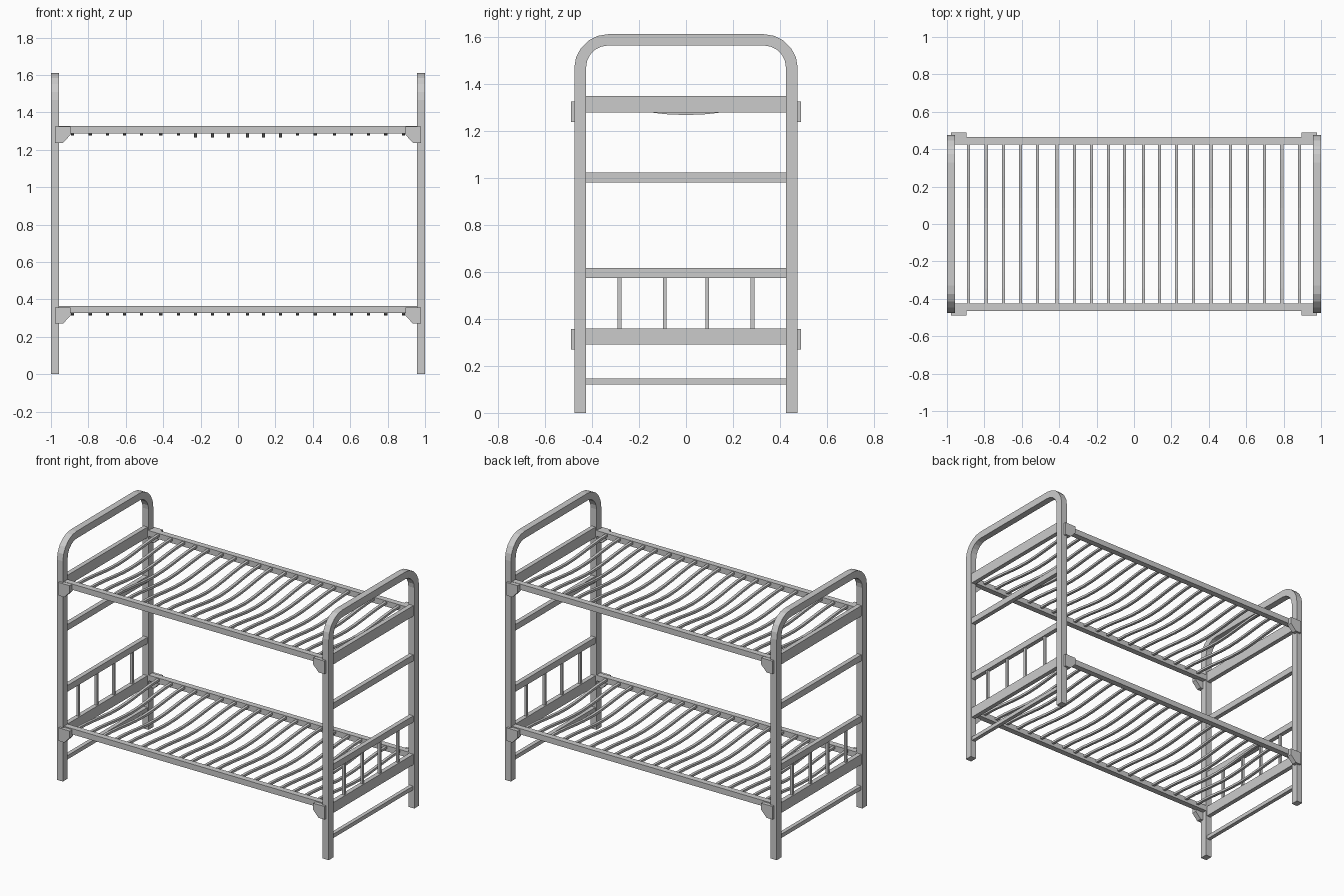
import bpy, bmesh, math

if "Cube" in bpy.data.objects:
    bpy.data.objects.remove(bpy.data.objects["Cube"])


def make_object(name, verts, faces):
    me = bpy.data.meshes.new(name)
    me.from_pydata(verts, [], faces)
    bm = bmesh.new()
    bm.from_mesh(me)
    bmesh.ops.recalc_face_normals(bm, faces=bm.faces)
    bm.to_mesh(me)
    bm.free()
    ob = bpy.data.objects.new(name, me)
    bpy.context.collection.objects.link(ob)
    return ob


def ribbon(name, outer, inner, place, a, b):
    """Solid strip between two matching 2D paths, extruded from a to b."""
    n = len(outer)
    verts = [place(p, d) for d in (a, b) for path in (outer, inner) for p in path]
    faces = [(0, n, 3 * n, 2 * n), (n - 1, 3 * n - 1, 4 * n - 1, 2 * n - 1)]
    faces[1] = (n - 1, 2 * n - 1, 4 * n - 1, 3 * n - 1)
    for i in range(n - 1):
        for p, q in ((0, n), (n, 3 * n), (3 * n, 2 * n), (2 * n, 0)):
            faces.append((p + i, p + i + 1, q + i + 1, q + i))
    return make_object(name, verts, faces)


def on_yz(p, d):
    return (d, p[0], p[1])


def box(name, x0, x1, y0, y1, z0, z1):
    return ribbon(name, [(y0, z1), (y1, z1)], [(y0, z0), (y1, z0)], on_yz, x0, x1)


def arch_path(half, top, radius, steps=5):
    right = [(half - radius + radius * math.cos(t), top - radius + radius * math.sin(t))
             for t in (math.pi / 2 * i / steps for i in range(steps + 1))]
    right = [(half, 0)] + right
    return right + [(-y, z) for y, z in reversed(right)]


# End frames: arched post tube, cross bars and short spindles
for s, side in ((-1, "left"), (1, "right")):
    ribbon(f"{side}_end_frame", arch_path(0.475, 1.61, 0.145), arch_path(0.425, 1.562, 0.095),
           on_yz, s * 0.956, s * 1.0)
    for label, z0, z1, depth in (("upper_end_board", 1.278, 1.348, 0.03),
                                 ("ladder_bar", 0.98, 1.021, 0.03),
                                 ("head_bar", 0.573, 0.615, 0.03),
                                 ("lower_end_board", 0.29, 0.359, 0.03),
                                 ("foot_bar", 0.121, 0.147, 0.026)):
        box(f"{side}_{label}", s * 0.978 - depth / 2, s * 0.978 + depth / 2, -0.426, 0.426, z0, z1)
    for y in (-0.283, -0.09, 0.09, 0.283):
        box(f"{side}_spindle", s * 0.978 - 0.008, s * 0.978 + 0.008, y - 0.008, y + 0.008, 0.357, 0.575)

# Bed decks: side rails, corner brackets and sagging slats
slat_x = (0.051, 0.136, 0.227, 0.318, 0.414, 0.516, 0.607, 0.698, 0.789, 0.885)
for deck, rail_top, bracket_top in (("upper", 1.326, 1.324), ("lower", 0.364, 0.357)):
    for s in (-1, 1):
        ya, yb = sorted((s * 0.425, s * 0.464))
        box(f"{deck}_side_rail", -0.957, 0.957, ya, yb, rail_top - 0.038, rail_top)
        for sx in (-1, 1):
            profile = [(0.979, 0), (0.896, 0), (0.896, -0.045), (0.936, -0.087), (0.979, -0.087)]
            verts = [(sx * x, s * y, bracket_top + z) for y in (0.455, 0.489) for x, z in profile]
            faces = [tuple(range(5)), tuple(range(5, 10))]
            faces += [(i, (i + 1) % 5, (i + 1) % 5 + 5, i + 5) for i in range(5)]
            make_object(f"{deck}_corner_bracket", verts, faces)
    for s in (-1, 1):
        for x in slat_x:
            deep = 0.01 if deck == "upper" and x < 0.25 else 0.0
            ys = [-0.43 + 0.86 * i / 10 for i in range(11)]
            low = [(y, rail_top - 0.032 - (0.018 + deep) * 1.0
                    + (0.03 + deep) * (0.5 - 0.5 * math.cos(math.pi * y / 0.43))) for y in ys]
            high = [(y, z + 0.015) for y, z in low]
            ribbon(f"{deck}_slat", high, low, on_yz, s * x - 0.009, s * x + 0.009)
